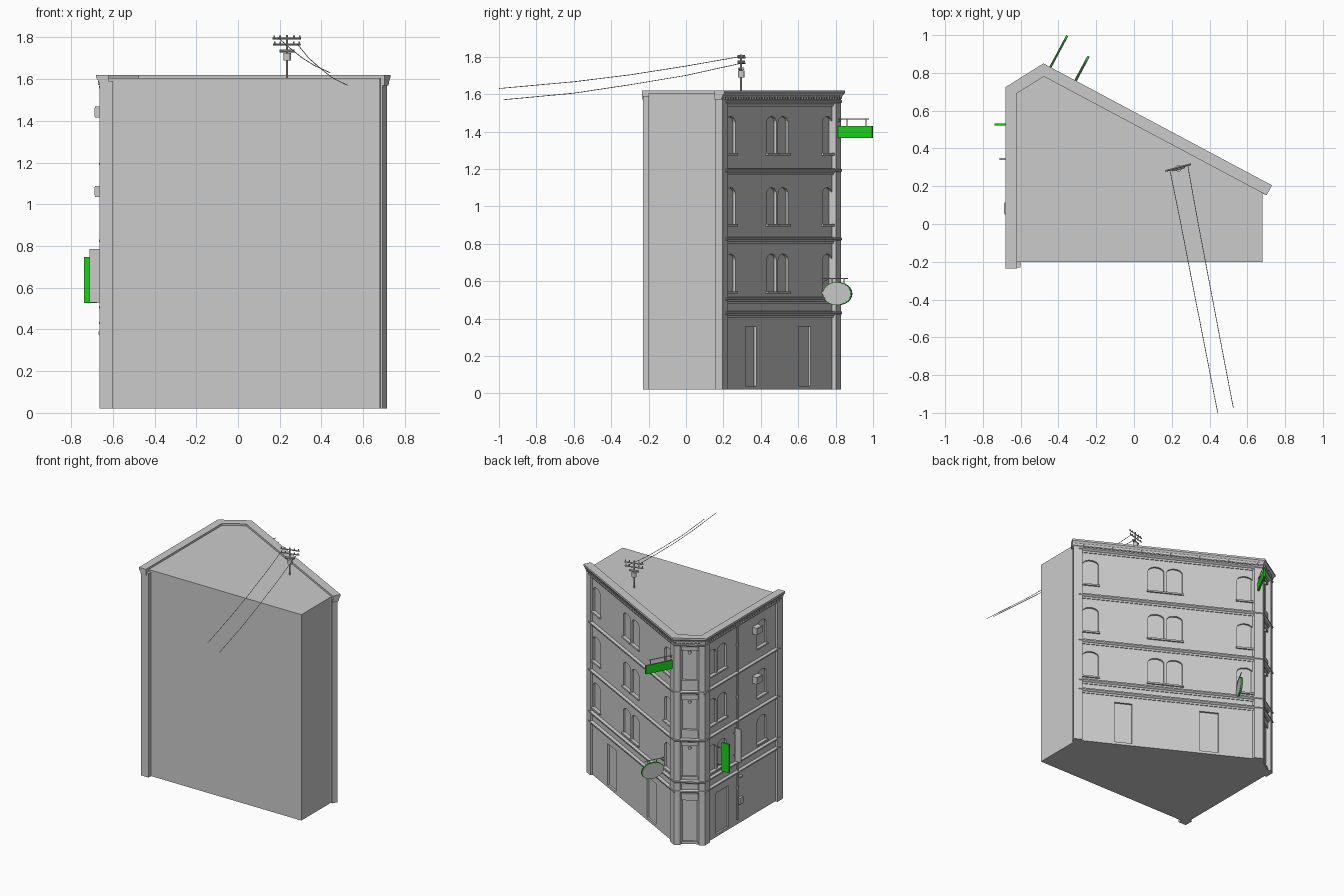
import bpy, bmesh, math
from mathutils import Vector

if "Cube" in bpy.data.objects:
    bpy.data.objects.remove(bpy.data.objects["Cube"])

# wall frames: outward normal, distance of cornice edge, tangent
FAC = (Vector((.4705, .8825)), .5244, Vector((.8825, -.4705)))
LEFT = (Vector((-1, 0)), .68, Vector((0, 1)))
CHAM = (Vector((-.53, .848)), .975, Vector((.848, .53)))
FLOORS = [(.545, .745), (.905, 1.10), (1.285, 1.48)]
green = bpy.data.materials.new("sign_green")
green.diffuse_color = (0.01, .65, .01, 1)
green.use_nodes = True
green.node_tree.nodes["Principled BSDF"].inputs["Base Color"].default_value = green.diffuse_color


def finish(name, bm, mat=None, smooth=False):
    bmesh.ops.recalc_face_normals(bm, faces=bm.faces)
    me = bpy.data.meshes.new(name)
    bm.to_mesh(me)
    bm.free()
    ob = bpy.data.objects.new(name, me)
    bpy.context.collection.objects.link(ob)
    if mat:
        me.materials.append(mat)
    if smooth:
        bpy.context.view_layer.objects.active = ob
        ob.select_set(True)
        bpy.ops.object.shade_smooth_by_angle()
        ob.select_set(False)
    return ob


def at(fr, u, off, z):
    p = fr[0] * off + fr[2] * u
    return Vector((p.x, p.y, z))


def loft(bm, rings):
    vs = [[bm.verts.new(p) for p in r] for r in rings]
    n = len(vs[0])
    for a, b in zip(vs, vs[1:]):
        for i in range(n):
            bm.faces.new((a[i], a[(i + 1) % n], b[(i + 1) % n], b[i]))
    bm.faces.new(vs[0])
    bm.faces.new(vs[-1])


def prism(bm, pts, z0, z1):
    loft(bm, [[(p[0], p[1], z) for p in pts] for z in (z0, z1)])


def box(bm, fr, u0, u1, o0, o1, z0, z1):
    prism(bm, [at(fr, u, o, 0) for u, o in ((u0, o0), (u1, o0), (u1, o1), (u0, o1))], z0, z1)


def rod(bm, a, b, r, n=6):
    a, b = Vector(a), Vector(b)
    q = (b - a).to_track_quat('Z', 'Y')
    loft(bm, [[c + q @ Vector((r * math.cos(2 * math.pi * i / n), r * math.sin(2 * math.pi * i / n), 0))
               for i in range(n)] for c in (a, b)])


def meet(f, g, o):
    (a, da, _), (b, db, _) = f, g
    det = a.x * b.y - a.y * b.x
    p, q = da - o, db - o
    return Vector(((p * b.y - q * a.y) / det, (a.x * q - b.x * p) / det, 0))


def path(o, y0=-.235, u1=.548):
    return [at(LEFT, y0, .68 - o, 0), meet(LEFT, CHAM, o), meet(CHAM, FAC, o), at(FAC, u1, .5244 - o, 0)]


def sweep(name, profile, y0, u1):
    bm = bmesh.new()
    paths = [(path(o, y0, u1), z) for o, z in profile]
    loft(bm, [[(p[i].x, p[i].y, z) for p, z in paths] for i in range(4)])
    return finish(name, bm)


def arch(bm, fr, u, w, z0, z1, o0, o1, rise=.035):
    prof = [(-w / 2, z0), (w / 2, z0)]
    if rise:
        prof += [(w / 2 * math.cos(math.pi * i / 10), z1 - rise + rise * math.sin(math.pi * i / 10)) for i in range(11)]
    else:
        prof += [(w / 2, z1), (-w / 2, z1)]
    loft(bm, [[at(fr, u + a, o, z) for a, z in prof] for o in (o0, o1)])


# main body with recessed windows and doors
WALL = .035
bm = bmesh.new()
prism(bm, path(WALL, -.2, .53) + [Vector((.68, .155, 0)), Vector((.68, -.2, 0))], .02, 1.605)
body = finish("building_body", bm)
cut, sills = bmesh.new(), bmesh.new()
wins = [(FAC, u, .113) for u in (.413, -.054, -.186, -.688)] + [(LEFT, y, .11) for y in (.61, .485, 0)]
for z0, z1 in FLOORS:
    for fr, u, w in wins:
        f = fr[1] - WALL
        arch(cut, fr, u, w, z0, z1, f - .014, f + .03)
        box(sills, fr, u - w / 2 - .008, u + w / 2 + .008, f - .01, f + .012, z0 - .012, z0)
    f = CHAM[1] - WALL
    arch(cut, CHAM, -.0744, .115, z0 - .005, z1 + .03, f - .018, f + .03, 0)
for fr, u, w in ((FAC, .18, .125), (FAC, -.43, .135), (LEFT, .48, .15), (CHAM, -.0744, .115)):
    arch(cut, fr, u, w, .04, .357, fr[1] - WALL - .014, fr[1], 0)
cutter = finish("opening_cutter", cut)
cutter.hide_render = True
mod = body.modifiers.new("openings", 'BOOLEAN')
mod.operation, mod.solver, mod.object = 'DIFFERENCE', 'EXACT', cutter
bpy.context.view_layer.objects.active = body
bpy.ops.object.modifier_apply(modifier=mod.name)
bpy.data.objects.remove(cutter)
finish("window_sills", sills)

# pilasters at both ends and around the chamfered corner
bm = bmesh.new()
box(bm, FAC, .475, .538, .463, .507, .02, 1.59)
box(bm, LEFT, -.23, -.165, .60, .664, .02, 1.59)
for f, g, sf, sg in ((LEFT, CHAM, -.06, .04), (CHAM, FAC, -.04, .06)):
    p, q = meet(f, g, .018), meet(f, g, .05)
    e, h = f[2].to_3d() * sf, g[2].to_3d() * sg
    prism(bm, [p + e, p, p + h, q + h, q, q + e], .02, 1.59)
finish("pilasters", bm)

# cornice / parapet and the storey mouldings
sweep("cornice", [(.06, 1.62), (0, 1.62), (0, 1.606), (.006, 1.598), (.012, 1.59), (.014, 1.578),
                  (.022, 1.57), (.06, 1.57)], -.235, .548)
for i, z in enumerate((.405, .48, .80, 1.167, 1.535)):
    sweep("moulding_%d" % i, [(.05, z), (.03, z), (.026, z + .012), (.018, z + .017), (.013, z + .022),
                              (.013, z + .031), (.024, z + .035), (.05, z + .035)], -.2, .50)

# dentils under the cornice
bm = bmesh.new()
for fr, a, b, n in ((FAC, -.78, .52, 44), (LEFT, -.2, .68, 30), (CHAM, -.16, .01, 6)):
    for i in range(n + 1):
        u = a + (b - a) * i / n
        box(bm, fr, u - .006, u + .006, fr[1] - .04, fr[1] - .009, 1.572, 1.592)
finish("dentils", bm)

# corner keystones above the corner windows
bm = bmesh.new()
for z0, z1 in FLOORS:
    rod(bm, at(CHAM, -.0744, .93, z1 + .015), at(CHAM, -.0744, .947, z1 + .015), .012, 12)
finish("corner_ornaments", bm)

# downpipe and meter boxes on the left wall
bm = bmesh.new()
rod(bm, (-.653, .306, .06), (-.653, .306, 1.58), .007, 8)
for z in (.3, .65, 1.0, 1.4):
    rod(bm, (-.653, .306, z), (-.653, .306, z + .015), .010, 8)
finish("downpipe", bm, smooth=True)
bm = bmesh.new()
box(bm, LEFT, .25, .29, .64, .663, .17, .22)
box(bm, LEFT, .26, .285, .64, .668, .375, .39)
finish("meter_boxes", bm)

# air conditioners
bm = bmesh.new()
for z in (1.035, 1.415):
    box(bm, LEFT, .05, .115, .63, .685, z, z + .053)
    box(bm, LEFT, .056, .109, .685, .687, z + .006, z + .047)
finish("air_conditioners", bm)

# blade signs on the left wall
bm = bmesh.new()
box(bm, LEFT, .521, .533, .675, .738, .527, .748)
finish("green_blade_sign", bm, green)
bm = bmesh.new()
box(bm, LEFT, .340, .350, .662, .712, .53, .786)
for y, z in ((.527, .57), (.527, .70), (.345, .57), (.345, .74)):
    rod(bm, (-.63, y, z), (-.68, y, z), .003)
finish("grey_blade_sign", bm)

# hanging green sign and oval sign, each on a bracket
bm = bmesh.new()
box(bm, FAC, -.787, -.775, .498, .713, 1.365, 1.43)
finish("green_hanging_sign", bm, green)
for name, half, mat, rs in (("oval_sign_rim", .005, green, 1.0), ("oval_sign_faces", .007, None, .95)):
    bm = bmesh.new()
    loft(bm, [[at(FAC, -.63 + s, .582 + .088 * rs * math.cos(math.pi * i / 12),
                  .533 + .062 * rs * math.sin(math.pi * i / 12)) for i in range(24)] for s in (-half, half)])
    finish(name, bm, mat)
bm = bmesh.new()
for u, top, low, o1, posts in ((-.781, 1.466, 1.43, .69, (.56, .675)), (-.63, .614, .585, .645, (.55, .62))):
    rod(bm, at(FAC, u, .48, top), at(FAC, u, o1, top), .003)
    rod(bm, at(FAC, u, .485, top - .03), at(FAC, u, .525, top), .003)
    for o in posts:
        rod(bm, at(FAC, u, o, low - .01), at(FAC, u, o, top), .003)
finish("sign_brackets", bm)

# utility pole on the roof
C, E = Vector((.235, .295, 0)), Vector((.965, .26, 0))
N = Vector((-.26, .965, 0))
up = lambda z: Vector((0, 0, z))
bm = bmesh.new()
rod(bm, C + up(1.6), C + up(1.812), .005, 8)
rod(bm, C + up(1.69), C + up(1.725), .018, 12)
rod(bm, C - E * .035 + up(1.735), C + E * .035 + up(1.735), .008, 8)
for z, r in ((1.765, .068), (1.795, .07)):
    rod(bm, C - E * r + N * .004 + up(z), C + E * r + N * .004 + up(z), .005, 4)
    for k in (-.9, -.5, .5, .9):
        rod(bm, C + E * r * k + up(z), C + E * r * k + up(z + .015), .004)
finish("roof_pole", bm)

# sagging wires
for k, pts in enumerate((((.19, .285, 1.80), (.248, 0, 1.75), (.306, -.3, 1.703), (.365, -.6, 1.666), (.443, -1, 1.63)),
                         ((.285, .305, 1.767), (.340, 0, 1.70), (.397, -.3, 1.65), (.454, -.6, 1.605), (.526, -.975, 1.57)))):
    bm = bmesh.new()
    for a, b in zip(pts, pts[1:]):
        rod(bm, a, b, .002, 5)
    finish("wire_%d" % k, bm)
